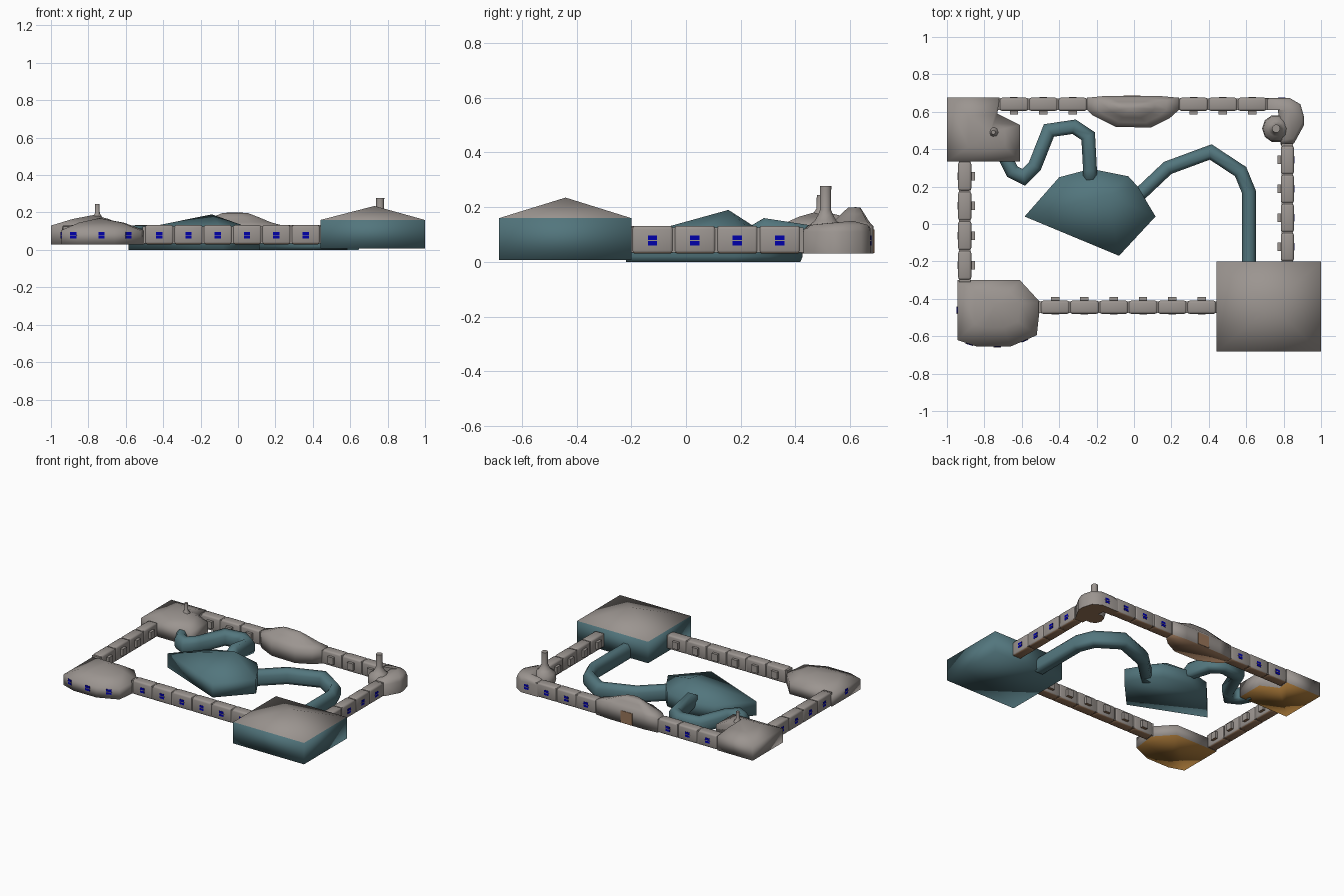
import bpy, bmesh, math
from mathutils import Matrix, Vector

if "Cube" in bpy.data.objects:
    bpy.data.objects.remove(bpy.data.objects["Cube"])


def mat(name, rgb):
    m = bpy.data.materials.new(name)
    m.diffuse_color = (*rgb, 1)
    m.use_nodes = True
    m.node_tree.nodes["Principled BSDF"].inputs["Base Color"].default_value = m.diffuse_color
    return m


GREY = mat("warm_grey", (0.33, 0.30, 0.28))
TEAL = mat("dull_teal", (0.085, 0.18, 0.205))
FLOOR = mat("floor_orange", (0.40, 0.19, 0.04))
DOOR = mat("door_tan", (0.32, 0.18, 0.10))
BLUE = mat("window_blue", (0.0, 0.0, 0.40))


def finish(name, bm, mats, angle=30, floor=None):
    bm.normal_update()
    bmesh.ops.recalc_face_normals(bm, faces=bm.faces[:])
    if floor is not None:
        for f in bm.faces:
            if f.normal.z < -0.6 and f.material_index == 0:
                f.material_index = floor
    me = bpy.data.meshes.new(name)
    bm.to_mesh(me)
    bm.free()
    for m in mats:
        me.materials.append(m)
    ob = bpy.data.objects.new(name, me)
    bpy.context.collection.objects.link(ob)
    bpy.ops.object.select_all(action='DESELECT')
    ob.select_set(True)
    bpy.context.view_layer.objects.active = ob
    bpy.ops.object.shade_smooth_by_angle(angle=math.radians(angle))
    return ob


def box(bm, M, c, s, idx=0, bevel=0):
    old = set(bm.faces)
    T = M @ Matrix.Translation(c) @ Matrix.Diagonal((*s, 1))
    vs = bmesh.ops.create_cube(bm, size=1, matrix=T)["verts"]
    if bevel:
        es = list({e for v in vs for e in v.link_edges})
        bmesh.ops.bevel(bm, geom=es, offset=bevel, segments=2, affect='EDGES', profile=0.5)
    for f in bm.faces:
        if f not in old:
            f.material_index = idx


def place(x, y, deg):
    return Matrix.Translation((x, y, 0)) @ Matrix.Rotation(math.radians(deg), 4, 'Z')


def window(bm, M, u, v, z=0.078):
    # two thin blue panes with a grey bar between; local +y points outdoors
    box(bm, M, (u, v, z), (0.034, 0.006, 0.036), 1)
    box(bm, M, (u, v + 0.001, z), (0.04, 0.007, 0.004), 0)


def corridor(name, x, y, deg, n, length):
    bm, M, d = bmesh.new(), place(x, y, deg), length / n
    for i in range(n):
        u = (i + 0.5) * d
        box(bm, M, (u, 0, 0.081), (d - 0.003, 0.07, 0.102), 0, 0.012)
        window(bm, M, u, 0.034)
        # porch with a door towards the yard
        box(bm, M, (u, -0.043, 0.08), (0.045, 0.022, 0.05))
    box(bm, M, (length / 2, 0, 0.08), (length + 0.02, 0.062, 0.092))
    finish(name, bm, [GREY, BLUE, DOOR], 60, 2)


def building(name, outline, z0, z1, centre, rings, apex, mats, floor=None, roof=0, angle=180):
    # walls from an outline, then shrinking roof rings up to an apex
    bm = bmesh.new()
    c = Vector(centre)
    levels = [(1, z0), (1, z1)] + rings
    loops = []
    for s, z in levels:
        loops.append([bm.verts.new((*(c + (Vector(p) - c) * s), z)) for p in outline])
    n = len(outline)
    bm.faces.new(loops[0])
    top = bm.verts.new((*centre, apex))
    for k in range(len(loops) - 1):
        for i in range(n):
            f = bm.faces.new((loops[k][i], loops[k][(i + 1) % n],
                              loops[k + 1][(i + 1) % n], loops[k + 1][i]))
            f.material_index = roof if k else 0
    for i in range(n):
        f = bm.faces.new((loops[-1][i], loops[-1][(i + 1) % n], top))
        f.material_index = roof
    return finish(name, bm, mats, angle, floor)


def tube(name, path, w=0.074, h=0.10):
    # eight-sided covered passage with mitred bends; path gives floor height
    prof = [(-.5, .2), (-.4, 0), (.4, 0), (.5, .2), (.5, .7), (.25, 1), (-.25, 1), (-.5, .7)]
    bm, loops = bmesh.new(), []
    P = [Vector(p) for p in path]
    for i, p in enumerate(P):
        a = (p - P[i - 1]).xy.normalized() if i else (P[1] - p).xy.normalized()
        b = (P[i + 1] - p).xy.normalized() if i < len(P) - 1 else a
        t = (a + b).normalized()
        side = Vector((t.y, -t.x, 0)) / max(0.6, t.dot(a))
        loops.append([bm.verts.new(p + side * (u * w) + Vector((0, 0, v * h))) for u, v in prof])
    for A, B in zip(loops, loops[1:]):
        for i in range(8):
            j = (i + 1) % 8
            bm.faces.new((A[i], A[j], B[j], B[i]))
    bm.faces.new(loops[0])
    bm.faces.new(loops[-1])
    finish(name, bm, [TEAL], 80)


def lathe(name, x, y, profile, sides, mats, floor=None):
    bm = bmesh.new()
    loops = [[bm.verts.new((x + r * math.cos(2 * math.pi * i / sides),
                            y + r * math.sin(2 * math.pi * i / sides), z))
              for i in range(sides)] for r, z in profile]
    for A, B in zip(loops, loops[1:]):
        for i in range(sides):
            j = (i + 1) % sides
            bm.faces.new((A[i], A[j], B[j], B[i]))
    bm.faces.new(loops[0])
    bm.faces.new(loops[-1])
    finish(name, bm, mats, 60, floor)


# Segmented corridors around the yard
corridor("front_corridor", 0.44, -0.445, 180, 6, 0.94)
corridor("right_corridor", 0.82, 0.42, -90, 4, 0.62)
corridor("left_corridor", -0.905, -0.30, 90, 4, 0.635)
corridor("back_corridor_left", -0.72, 0.64, 0, 3, 0.47)
corridor("back_corridor_right", 0.24, 0.64, 0, 3, 0.47)

# Large hall at front right: teal walls, grey hipped roof
building("hall", [(0.44, -0.683), (1, -0.683), (1, -0.2), (0.44, -0.2)], 0.007, 0.16,
         (0.73, -0.44), [], 0.235, [TEAL, GREY], roof=1)

# Front left house
building("front_left_house",
         [(-0.945, -0.30), (-0.945, -0.62), (-0.84, -0.655), (-0.66, -0.655), (-0.52, -0.595),
          (-0.50, -0.42), (-0.61, -0.30)],
         0.03, 0.105, (-0.74, -0.43), [(0.55, 0.145)], 0.17, [GREY, FLOOR], 1)

# Back left house with mast
building("back_left_house",
         [(-1, 0.675), (-1, 0.335), (-0.61, 0.335), (-0.61, 0.53), (-0.73, 0.59), (-0.72, 0.675)],
         0.03, 0.13, (-0.77, 0.49), [(0.5, 0.165)], 0.187, [GREY, FLOOR], 1)
lathe("mast", -0.752, 0.49, [(0.03, 0.17), (0.013, 0.195), (0.012, 0.245)], 8, [GREY])

# Back gatehouse with rounded hump
building("gatehouse",
         [(-0.25, 0.61), (-0.22, 0.58), (-0.10, 0.52), (0.09, 0.515), (0.19, 0.565), (0.24, 0.61),
          (0.24, 0.675), (0.13, 0.685), (-0.15, 0.685), (-0.25, 0.675)],
         0.03, 0.13, (-0.02, 0.62), [(0.75, 0.148), (0.5, 0.175), (0.27, 0.198)], 0.20,
         [GREY, DOOR], 1)
bm = bmesh.new()
box(bm, Matrix(), (-0.01, 0.685, 0.075), (0.09, 0.006, 0.085))
finish("gate_door", bm, [DOOR])

# Back right elbow and chimney turret
building("corner_elbow",
         [(0.70, 0.61), (0.70, 0.673), (0.83, 0.675), (0.89, 0.64), (0.91, 0.57), (0.91, 0.53),
          (0.855, 0.43), (0.785, 0.42), (0.77, 0.61)],
         0.03, 0.11, (0.83, 0.61), [(0.85, 0.135)], 0.15, [GREY, DOOR], 1, angle=60)
lathe("turret", 0.76, 0.51, [(0.06, 0.03), (0.075, 0.08), (0.07, 0.13), (0.042, 0.15),
                             (0.03, 0.17), (0.021, 0.19), (0.022, 0.277)],
      10, [GREY, DOOR], 1)

# Extra windows on the corner houses
bm = bmesh.new()
for x, y, deg in [(-0.88, -0.642, 162), (-0.73, -0.655, 180), (-0.585, -0.623, 203),
                  (-0.945, -0.46, 90), (0.79, 0.673, 0)]:
    window(bm, place(x, y, deg), 0, 0)
finish("house_windows", bm, [GREY, BLUE])

# Central teal pavilion
building("pavilion",
         [(-0.585, 0.04), (-0.08, -0.17), (0.115, 0.04), (0.02, 0.20), (-0.03, 0.255),
          (-0.23, 0.295), (-0.40, 0.25)],
         0.0, 0.10, (-0.14, 0.155), [], 0.19, [TEAL])

# Winding teal passages
tube("passage_right", [(0.615, -0.22, 0), (0.615, 0.17, 0), (0.57, 0.28, 0), (0.41, 0.385, 0),
                       (0.18, 0.30, 0), (0.0, 0.13, 0)])
tube("passage_left", [(-0.235, 0.2, 0.01), (-0.235, 0.285, 0.06), (-0.245, 0.47, 0.03),
                      (-0.32, 0.52, 0.03), (-0.455, 0.50, 0.03), (-0.53, 0.31, 0.03),
                      (-0.59, 0.25, 0.03), (-0.65, 0.28, 0.03), (-0.69, 0.36, 0.03)])
